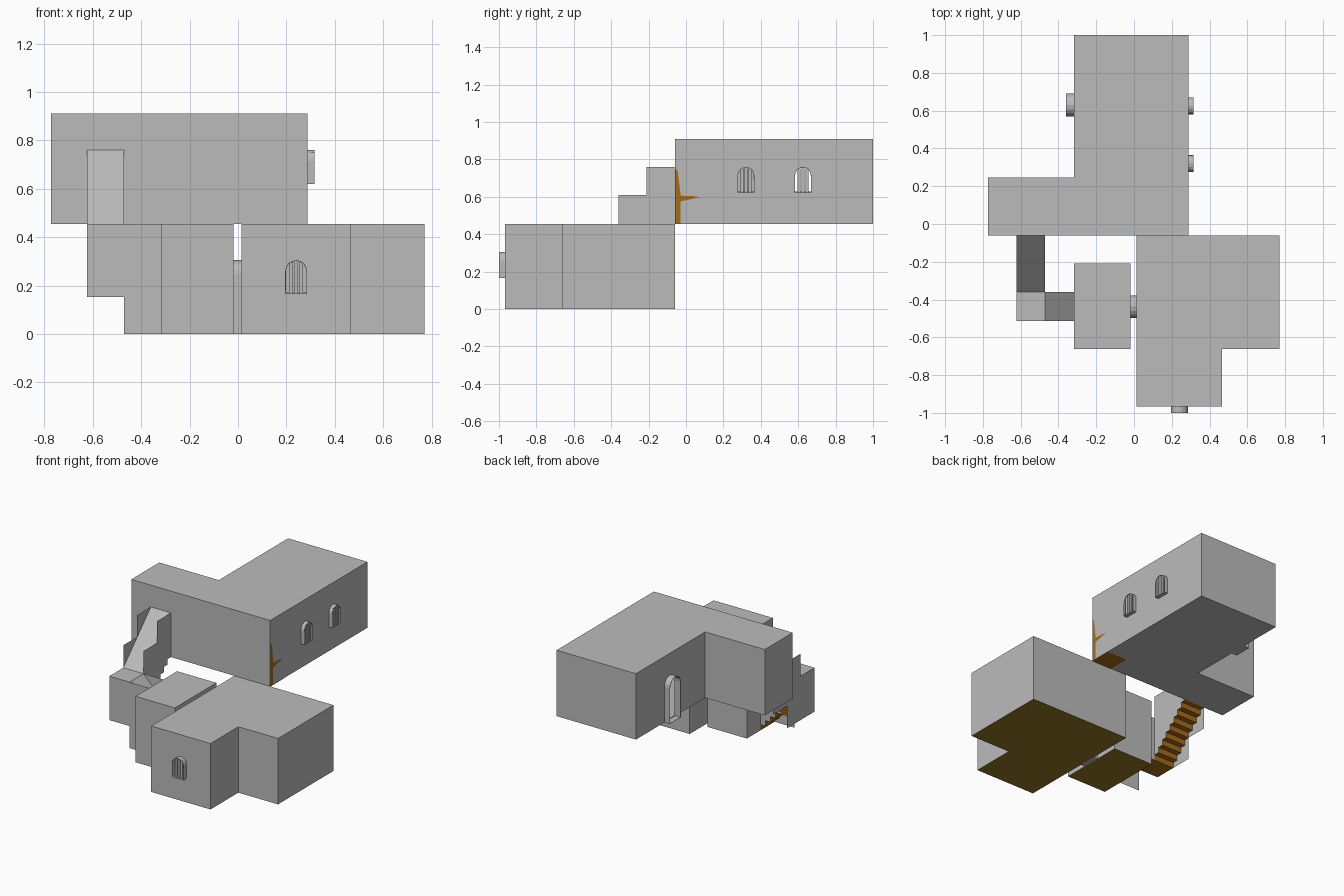
import bpy, bmesh, math
from mathutils import Vector

cube = bpy.data.objects.get("Cube")
if cube:
    bpy.data.objects.remove(cube, do_unlink=True)


def material(name, rgb):
    m = bpy.data.materials.new(name)
    m.use_nodes = True
    m.diffuse_color = (*rgb, 1)
    m.node_tree.nodes["Principled BSDF"].inputs["Base Color"].default_value = (*rgb, 1)
    return m


GREY = material("plaster_grey", (0.5, 0.5, 0.5))
OLIVE = material("floor_olive", (0.30, 0.18, 0.02))
BROWN = material("wood_brown", (0.38, 0.145, 0.01))
LOW, MID, HIGH = 0.455, 0.61, 0.76


def make(name, bm, *mats):
    me = bpy.data.meshes.new(name)
    bm.to_mesh(me)
    bm.free()
    for m in mats:
        me.materials.append(m)
    ob = bpy.data.objects.new(name, me)
    bpy.context.collection.objects.link(ob)
    return ob


def sheet(name, polys, mat):
    bm = bmesh.new()
    for poly in polys:
        bm.faces.new([bm.verts.new(p) for p in poly])
    bmesh.ops.remove_doubles(bm, verts=bm.verts, dist=0.0001)
    return make(name, bm, mat)


def prism(name, base, offset, *mats, caps=True):
    """Closed (or open ended) extrusion of a flat outline."""
    bm = bmesh.new()
    a = [bm.verts.new(p) for p in base]
    b = [bm.verts.new(Vector(p) + Vector(offset)) for p in base]
    for i in range(len(a)):
        j = (i + 1) % len(a)
        bm.faces.new((a[i], a[j], b[j], b[i]))
    if caps:
        bm.faces.new(a[::-1])
        bm.faces.new(b)
    bmesh.ops.recalc_face_normals(bm, faces=bm.faces)
    return make(name, bm, *mats)


def arch(axis, center, width, z0, z1, d):
    """Round topped outline at depth d along the given axis."""
    r = width / 2
    pts = [(center - r, z0), (center + r, z0)]
    for k in range(9):
        t = math.pi * k / 8
        pts.append((center + r * math.cos(t), z1 - r + r * math.sin(t)))
    return [(d, u, z) if axis == "x" else (u, d, z) for u, z in pts]


def along(axis, length):
    return (length, 0, 0) if axis == "x" else (0, length, 0)


def room(name, outline, z0, z1, floor, holes):
    """Thin walled room with arched openings cut through its walls."""
    ob = prism(name, [(x, y, z0) for x, y in outline], (0, 0, z1 - z0), GREY, floor)
    for f in ob.data.polygons:
        f.material_index = int(f.normal.z < -0.5)
    shell = ob.modifiers.new("shell", "SOLIDIFY")
    shell.thickness, shell.offset, shell.use_even_offset = 0.005, -1, True
    cutters = []
    for axis, c, w, a, b, d in holes:
        cut = prism("cutter", arch(axis, c, w, a + 0.007, b, d - 0.02), along(axis, 0.04), GREY)
        cut.hide_render = True
        mod = ob.modifiers.new("opening", "BOOLEAN")
        mod.operation, mod.solver, mod.object = "DIFFERENCE", "EXACT", cut
        cutters.append(cut)
    bpy.context.view_layer.update()
    deps = bpy.context.evaluated_depsgraph_get()
    mesh = bpy.data.meshes.new_from_object(ob.evaluated_get(deps))
    ob.modifiers.clear()
    ob.data = mesh
    for cut in cutters:
        bpy.data.objects.remove(cut, do_unlink=True)


def tunnel(name, hole, length):
    axis, c, w, a, b, d = hole
    ob = prism(name, arch(axis, c, w, a, b, d), along(axis, length), GREY, caps=False)
    mod = ob.modifiers.new("thickness", "SOLIDIFY")
    mod.thickness, mod.offset = 0.003, -1


def window(name, hole, length):
    """Protruding arched reveal with three upright bars."""
    tunnel(name + "_reveal", hole, length)
    axis, c, w, a, b, d = hole
    for k in (-1, 0, 1):
        u, top = c + k * 0.021, b - (0.004 if k == 0 else 0.01)
        e = d + length * 0.6
        base = [(u - 0.008, e), (u + 0.008, e), (u + 0.008, e + 0.008), (u - 0.008, e + 0.008)]
        base = [(q, p, a) if axis == "x" else (p, q, a) for p, q in base]
        prism(f"{name}_bar_{k + 2}", base, (0, 0, top - a), GREY)


# Openings: axis, centre, width, bottom, top, wall position
east_windows = [("x", c, 0.09, 0.62, HIGH, 0.288) for c in (0.32, 0.625)]
front_window = ("y", 0.24, 0.09, 0.165, 0.305, -0.967)
upper_door = ("x", 0.63, 0.12, LOW, HIGH, -0.318)
link_east = ("x", -0.438, 0.12, 0, 0.305, 0.014)
link_west = ("x", -0.438, 0.12, 0, 0.305, -0.018)

# Rooms
room("upper_room", [(-0.773, -0.06), (0.288, -0.06), (0.288, 1), (-0.318, 1),
                    (-0.318, 0.245), (-0.773, 0.245)], LOW, 0.91, GREY,
     east_windows + [upper_door])
room("lower_main_room", [(0.014, -0.967), (0.467, -0.967), (0.467, -0.663), (0.77, -0.663),
                         (0.77, -0.06), (0.014, -0.06)], 0, LOW, OLIVE,
     [front_window, link_east])
room("lower_small_room", [(-0.318, -0.663), (-0.018, -0.663), (-0.018, -0.21),
                          (-0.318, -0.21)], 0, LOW, OLIVE, [link_west])

# Windows and doorways
for i, hole in enumerate(east_windows):
    window(f"east_window_{i + 1}", hole, 0.027)
window("front_window", front_window, -0.033)
tunnel("upper_doorway", upper_door, -0.042)
tunnel("linking_doorway", link_west, 0.032)

# Stair layout: outer side, inner side, room side; front, back, middle, top
XO, XI, XR = -0.623, -0.47, -0.318
YF, YB, YM, YT = -0.513, -0.36, -0.21, -0.06
ZL = 0.152


def zigzag(start, end, z0, z1, n):
    pts = [(start, z0)]
    for k in range(n):
        s = start + (end - start) * k / n
        z = z0 + (z1 - z0) * (k + 1) / n
        pts += [(s, z), (start + (end - start) * (k + 1) / n, z)]
    return pts


def ribbon(name, pts, place):
    sheet(name, [[place(p, 0), place(q, 0), place(q, 1), place(p, 1)]
                 for p, q in zip(pts, pts[1:])], BROWN)


first = zigzag(XR, XI, 0, ZL, 4)
second = zigzag(YB, YT, ZL, LOW, 8)
ribbon("first_flight", first, lambda p, s: (p[0], (YF, YB)[s], p[1]))
ribbon("second_flight", second, lambda p, s: ((XI, XO)[s], p[0], p[1]))


def rect(x0, x1, y0, y1, za, zb):
    return [(x0, y0, za), (x1, y0, za), (x1, y1, zb), (x0, y1, zb)]


sheet("landing_floor", [rect(XO, XI, YF, YB, ZL, ZL)], BROWN)

# Ceilings over the stairs
sheet("stair_ceiling", [
    rect(XO, XI, YF, YB, LOW, LOW),
    rect(XO, XI, YB, YT, LOW, HIGH),
    [(XI, YF, LOW), (XR, YF, 0.305), (XR, YB, 0.305), (XI, YB, LOW)],
], GREY)

# Outer stair walls hang below the steps
sheet("stair_front_wall", [
    [(XO, YF, ZL), (XI, YF, ZL), (XI, YF, LOW), (XO, YF, LOW)],
    [(XI, YF, 0), (XR, YF, 0), (XR, YF, LOW), (XI, YF, LOW)],
], GREY)
sheet("stair_outer_wall", [
    [(XO, y0, za), (XO, y1, za), (XO, y1, zb), (XO, y0, zb)]
    for y0, y1, za, zb in ((YF, YB, ZL, LOW), (YB, YM, ZL, MID), (YM, YT, 0.305, HIGH))
], GREY)

# Inner stair walls stand on the steps
top = [(YT, HIGH), (YM, HIGH), (YM, MID), (YB, MID)]
sheet("stair_inner_wall", [[(XI, y, z) for y, z in second + top]], GREY)
sheet("first_flight_back_wall",
      [[(x, YB, z) for x, z in first + [(XI, LOW), (XR, LOW)]]], GREY)

# Brown corner tile under the upper room and the sliver on its east wall
sheet("corner_floor_tile", [rect(0.138, 0.288, YT, 0.09, LOW - 0.002, LOW - 0.002)], BROWN)
sliver = [(-0.06, 0.457), (-0.03, 0.457), (-0.03, 0.575), (0.03, 0.588), (0.075, 0.598),
          (0.03, 0.604), (-0.028, 0.606), (-0.045, 0.74), (-0.06, 0.755)]
sheet("corner_sliver", [[(0.29, y, z) for y, z in sliver]], BROWN)
